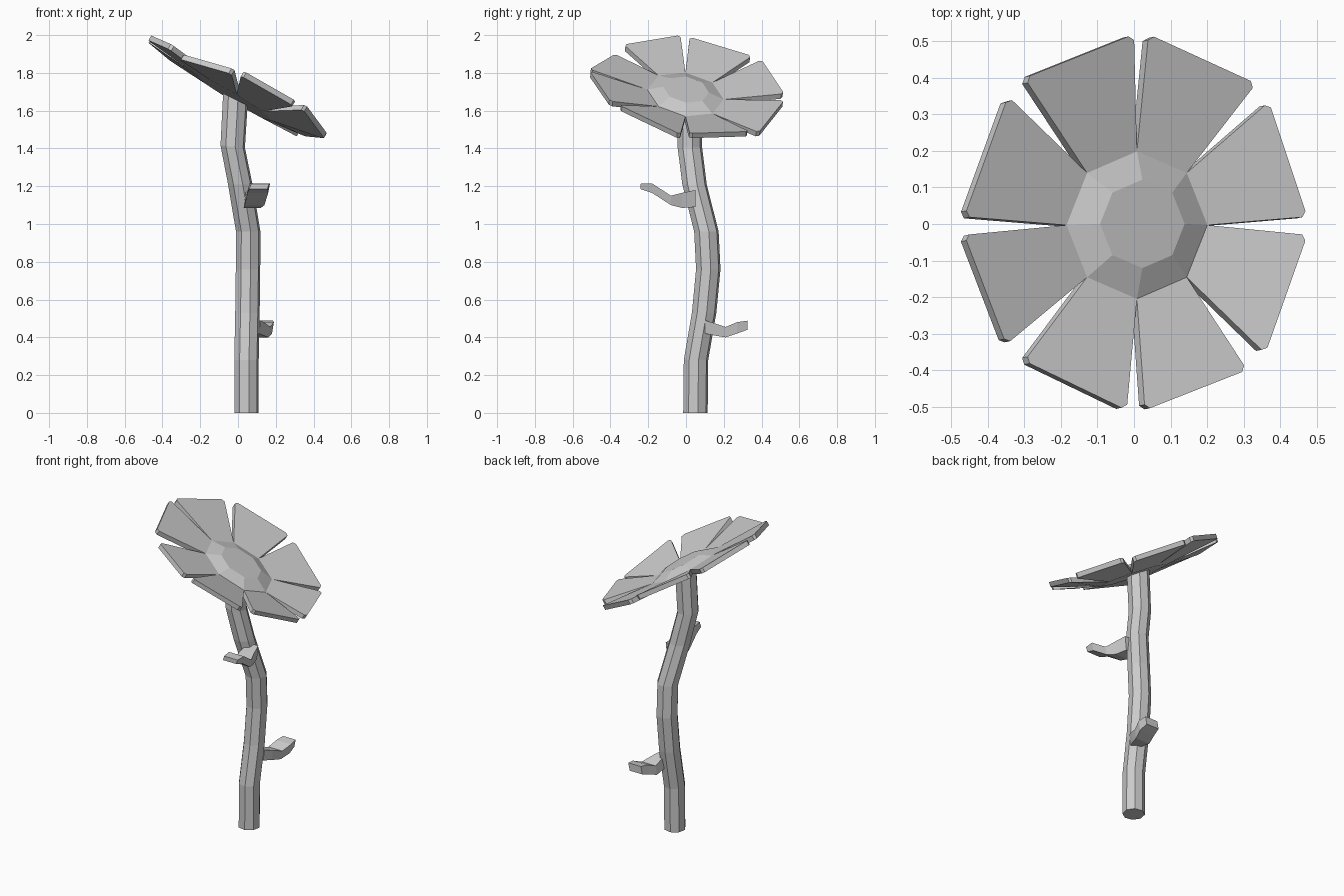
import bpy
from math import cos, sin, pi
from mathutils import Vector

if "Cube" in bpy.data.objects:
    bpy.data.objects.remove(bpy.data.objects["Cube"])

NORMAL = Vector((0.58, 0.13, 1)).normalized()   # facing of the tilted bloom
DOWN = NORMAL * -0.03


def make(name, verts, faces):
    mesh = bpy.data.meshes.new(name)
    mesh.from_pydata([tuple(v) for v in verts], [], faces)
    obj = bpy.data.objects.new(name, mesh)
    bpy.context.collection.objects.link(obj)
    return obj


def loft(name, rings):
    """Skin equal-sized rings in order and cap both ends."""
    n = len(rings[0])
    verts = [v for r in rings for v in r]
    faces = [tuple(range(n))[::-1],
             tuple(range(n * (len(rings) - 1), n * len(rings)))]
    for k in range(len(rings) - 1):
        for i in range(n):
            j = (i + 1) % n
            faces.append((k * n + i, k * n + j, (k + 1) * n + j, (k + 1) * n + i))
    return make(name, verts, faces)


def bloom_ring(scale, lift):
    """Octagon lying in the tilted plane of the bloom."""
    ring = []
    for i in range(8):
        x = 0.008 + 0.193 * scale * cos(i * pi / 4)
        y = -0.003 + 0.202 * scale * sin(i * pi / 4)
        ring.append(Vector((x, y, 1.69 - 0.6 * x - 0.13 * y)) + NORMAL * lift)
    return ring


# Winding octagonal stem: centre x, y, z and end tilt
path = [(0.045, 0.05, 0, 0), (0.045, 0.053, 0.28, 0), (0.05, 0.096, 0.53, 0),
        (0.053, 0.118, 0.76, 0), (0.054, 0.108, 0.96, 0), (0.012, 0.045, 1.21, 0),
        (-0.028, 0.02, 1.41, -0.1), (-0.014, 0.022, 1.66, -0.5)]
loft("stem", [[(cx + 0.066 * cos(i * pi / 4 + 0.2),
                cy + 0.066 * sin(i * pi / 4 + 0.2),
                cz + t * 0.066 * cos(i * pi / 4 + 0.2)) for i in range(8)]
              for cx, cy, cz, t in path])

# Low domed flower centre
loft("flower_centre", [bloom_ring(1, -0.03), bloom_ring(1, 0), bloom_ring(0.6, 0.03)])

# Eight petals: outer corners in counter-clockwise order
corners = [((0.475, 0.02, 1.48), (0.37, 0.335, 1.49)),
           ((0.335, 0.385, 1.485), (0.04, 0.52, 1.655)),
           ((0.0, 0.52, 1.69), (-0.30, 0.40, 1.87)),
           ((-0.345, 0.35, 1.89), (-0.465, 0.02, 1.99)),
           ((-0.465, -0.03, 2.0), (-0.35, -0.33, 1.95)),
           ((-0.30, -0.375, 1.90), (-0.02, -0.51, 1.82)),
           ((0.03, -0.51, 1.81), (0.31, -0.40, 1.65)),
           ((0.36, -0.355, 1.63), (0.475, -0.03, 1.475))]
inner = bloom_ring(1, 0)
for i, (a, b) in enumerate(corners):
    a, b = Vector(a), Vector(b)
    p, q = inner[i], inner[(i + 1) % 8]
    top = [p, a.lerp(p, 0.05), a.lerp(b, 0.05), b.lerp(a, 0.05), b.lerp(q, 0.05), q]
    loft(f"petal_{i + 1}", [[v + DOWN for v in top], top])


# Two curled leaves: y, low z, high z, left x, right x
def leaf(name, sections):
    loft(name, [[(x0, y, lo), (x1, y, lo), (x1 + 0.01, y, hi), (x0 + 0.01, y, hi)]
                for y, lo, hi, x0, x1 in sections])


leaf("upper_leaf", [(0.05, 1.09, 1.18, 0.035, 0.10), (-0.02, 1.085, 1.165, 0.03, 0.12),
                    (-0.08, 1.10, 1.15, 0.035, 0.14), (-0.18, 1.165, 1.215, 0.05, 0.16),
                    (-0.24, 1.185, 1.213, 0.06, 0.155)])
leaf("lower_leaf", [(0.10, 0.42, 0.49, 0.06, 0.11), (0.15, 0.41, 0.475, 0.06, 0.135),
                    (0.21, 0.40, 0.455, 0.06, 0.16), (0.27, 0.42, 0.48, 0.075, 0.18),
                    (0.325, 0.44, 0.488, 0.085, 0.175)])

# Consistent outward faces
import bmesh
for obj in bpy.context.collection.objects:
    bm = bmesh.new()
    bm.from_mesh(obj.data)
    bmesh.ops.recalc_face_normals(bm, faces=bm.faces)
    bm.to_mesh(obj.data)
    bm.free()
